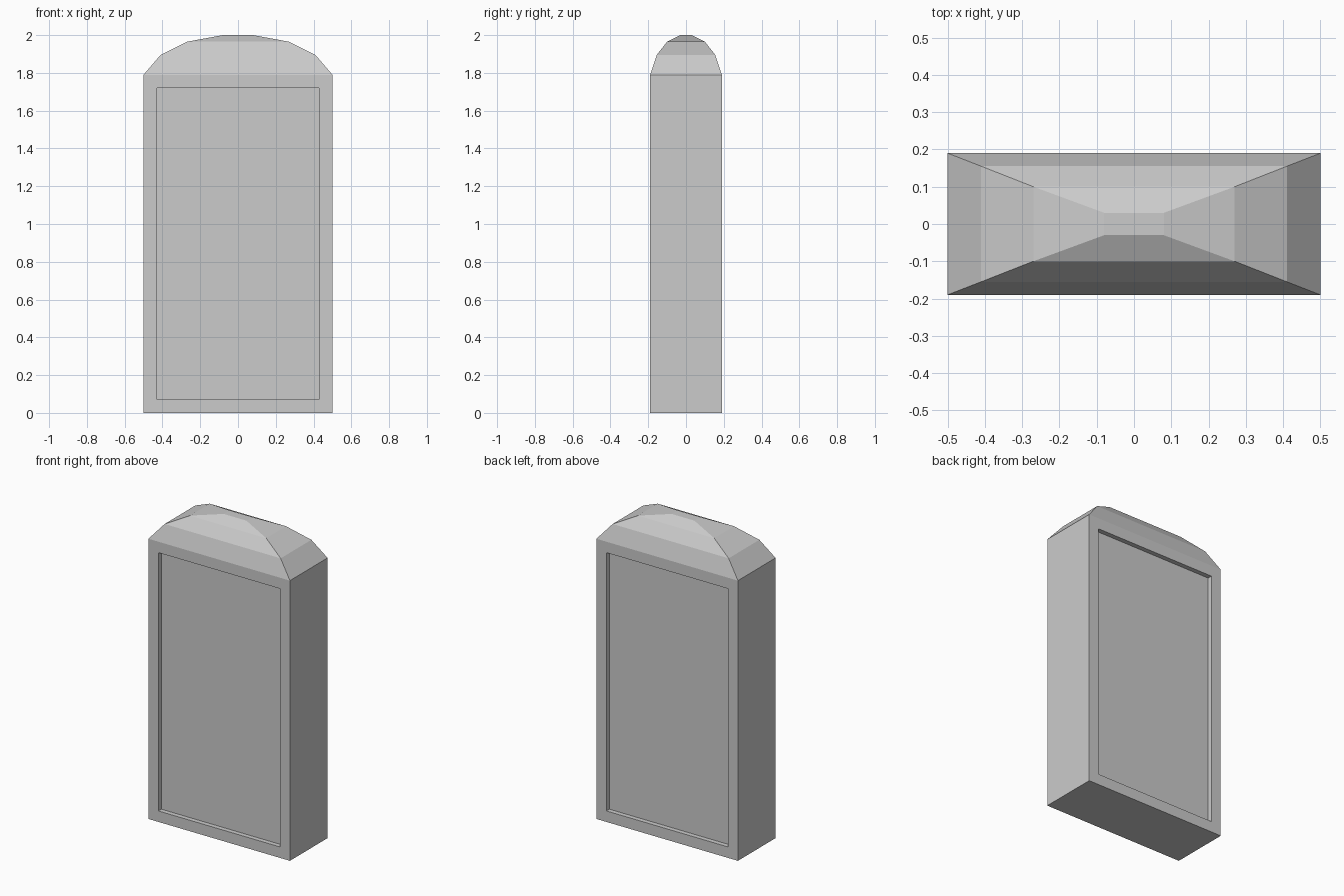
import bpy, bmesh
from mathutils import Vector

if "Cube" in bpy.data.objects:
    bpy.data.objects.remove(bpy.data.objects["Cube"])

HALF_X, HALF_Y, BODY_H = 0.5, 0.19, 1.79
# Faceted cap rings above the body: half width, half depth, height
CAP = [(0.41, 0.155, 1.895), (0.27, 0.10, 1.965), (0.08, 0.03, 2.0)]

bm = bmesh.new()

# Slab body
bmesh.ops.create_cube(bm, size=1)
for v in bm.verts:
    v.co = Vector((v.co.x * 2 * HALF_X, v.co.y * 2 * HALF_Y, (v.co.z + 0.5) * BODY_H))
bm.normal_update()
top = next(f for f in bm.faces if f.normal.z > 0.9)
panels = [f for f in bm.faces if abs(f.normal.y) > 0.9]

# Recessed panels on front and back
for f in panels:
    bmesh.ops.inset_individual(bm, faces=[f], thickness=0.07, use_even_offset=True)
    bmesh.ops.inset_individual(bm, faces=[f], thickness=0, depth=0)
    offset = f.normal * -0.03
    for v in f.verts:
        v.co += offset

# Domed cap, extruded ring by ring
for hx, hy, z in CAP:
    top = bmesh.ops.extrude_discrete_faces(bm, faces=[top])["faces"][0]
    for v in top.verts:
        v.co = Vector((hx if v.co.x > 0 else -hx, hy if v.co.y > 0 else -hy, z))

bmesh.ops.recalc_face_normals(bm, faces=bm.faces)
mesh = bpy.data.meshes.new("upright_slab")
bm.to_mesh(mesh)
bm.free()
bpy.context.collection.objects.link(bpy.data.objects.new("upright_slab", mesh))
